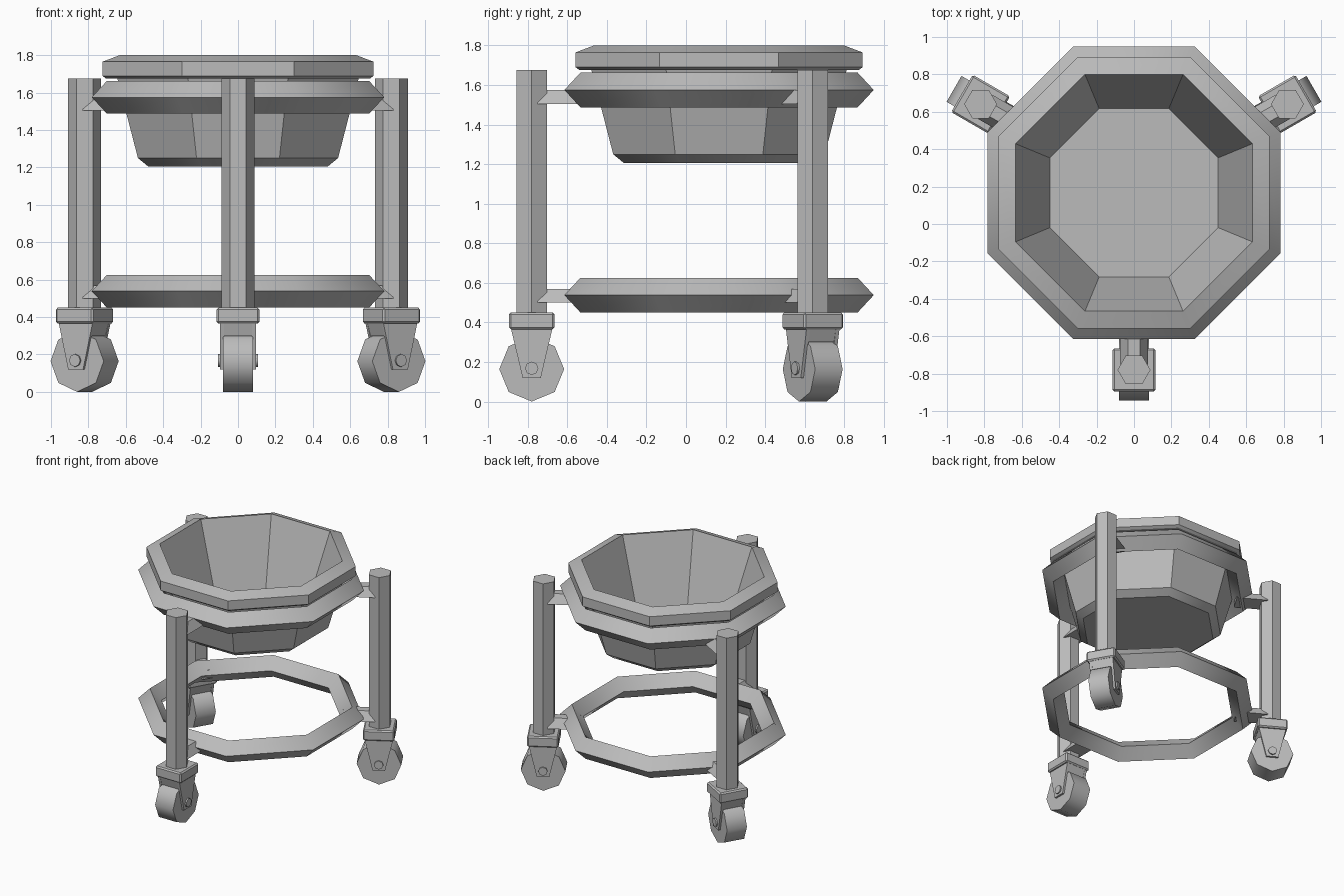
import bpy
import bmesh
from math import radians, pi, cos
from mathutils import Matrix, Vector

if "Cube" in bpy.data.objects:
    bpy.data.objects.remove(bpy.data.objects["Cube"], do_unlink=True)

metal = bpy.data.materials.new("grey metal")
metal.use_nodes = True
grey = (0.5, 0.5, 0.5, 1)
metal.diffuse_color = grey
metal.node_tree.nodes["Principled BSDF"].inputs["Base Color"].default_value = grey

CENTRE = Vector((0, 0.167, 0))   # shared axis of basin, rings and legs
LEG = 0.947                      # leg distance from that axis


def finish(name, bm, matrix=Matrix(), smooth=None):
    bmesh.ops.recalc_face_normals(bm, faces=bm.faces)
    mesh = bpy.data.meshes.new(name)
    bm.to_mesh(mesh)
    bm.free()
    mesh.materials.append(metal)
    obj = bpy.data.objects.new(name, mesh)
    bpy.context.collection.objects.link(obj)
    obj.matrix_world = matrix
    if smooth:
        bpy.ops.object.select_all(action="DESELECT")
        obj.select_set(True)
        bpy.context.view_layer.objects.active = obj
        bpy.ops.object.shade_smooth_by_angle(angle=radians(smooth))
    return obj


def octagon(name, profile, closed=False, smooth=46):
    """Sweep (apothem, z) points round eight sides."""
    bm = bmesh.new()
    rows = []
    for i in range(8):
        turn = Matrix.Rotation(pi / 8 + i * pi / 4, 3, "Z")
        rows.append([bm.verts.new(turn @ Vector((a / cos(pi / 8), 0, z))) for a, z in profile])
    n = len(profile)
    for i in range(8):
        a, b = rows[i], rows[(i + 1) % 8]
        for j in range(n if closed else n - 1):
            k = (j + 1) % n
            bm.faces.new((a[j], b[j], b[k], a[k]))
    if not closed:
        bm.faces.new([r[0] for r in rows])
        bm.faces.new([r[-1] for r in rows])
    return finish(name, bm, Matrix.Translation(CENTRE), smooth)


def prism(name, outline, axis, low, high, matrix, bevel=0, smooth=None):
    """Extrude a 2D outline along axis x, y or z."""
    bm = bmesh.new()
    place = {"x": lambda u, v, w: (w, u, v),
             "y": lambda u, v, w: (u, w, v),
             "z": lambda u, v, w: (u, v, w)}[axis]
    ends = [[bm.verts.new(place(u, v, w)) for u, v in outline] for w in (low, high)]
    for end in ends:
        bm.faces.new(end)
    n = len(outline)
    for i in range(n):
        k = (i + 1) % n
        bm.faces.new((ends[0][i], ends[0][k], ends[1][k], ends[1][i]))
    if bevel:
        bmesh.ops.bevel(bm, geom=bm.edges[:], offset=bevel, segments=1, affect="EDGES")
    return finish(name, bm, matrix, smooth)


def polygon(sides, radius, z=0, start=0.0):
    points = []
    for i in range(sides):
        p = Matrix.Rotation(start + 2 * pi * i / sides, 2) @ Vector((radius, 0))
        points.append((p.x, p.y + z))
    return points


# Basin: underside, rim and hollow inside
octagon("basin", [(0.48, 1.205), (0.535, 1.25), (0.645, 1.675), (0.705, 1.675),
                  (0.725, 1.69), (0.725, 1.765), (0.633, 1.80), (0.45, 1.25)], smooth=34)

# Diamond section rings
for name, z in (("upper_ring", 1.575), ("lower_ring", 0.538)):
    octagon(name, [(0.782, z), (0.701, z + 0.0875), (0.62, z), (0.701, z - 0.0875)], True)

# Three legs with braces and casters
for side, angle in (("front", 0), ("left", 120), ("right", -120)):
    turn = Matrix.Translation(CENTRE) @ Matrix.Rotation(radians(angle), 4, "Z")
    spot = turn @ Matrix.Translation((0, -LEG, 0))

    prism(side + "_leg", polygon(6, 0.088), "z", 0.44, 1.675, spot)
    for level, z in (("upper", 1.505), ("lower", 0.5)):
        prism(f"{side}_{level}_brace",
              [(-0.075, z), (0.075, z), (0.033, z + 0.07), (-0.033, z + 0.07)],
              "y", 0.03, 0.27, spot)

    # Caster mount and fork
    prism(side + "_caster_plate", polygon(4, 0.163, 0, pi / 4), "z", 0.365, 0.45, spot, 0.01)
    prism(side + "_fork_crown", [(-0.105, 0.37), (0.105, 0.37), (0.085, 0.3), (-0.085, 0.3)],
          "x", -0.095, 0.095, spot)
    for s in (-1, 1):
        prism(f"{side}_fork_arm_{'left' if s > 0 else 'right'}",
              [(-0.105, 0.37), (0.105, 0.37), (0.046, 0.12), (-0.046, 0.12)],
              "x", s * 0.075, s * 0.096, spot)

    # Wheel and axle
    prism(side + "_wheel", polygon(8, 0.164, 0.164, pi / 8 * 2), "x", -0.08, 0.08, spot, smooth=46)
    prism(side + "_axle", polygon(8, 0.034, 0.168), "x", -0.107, 0.107, spot, smooth=46)
